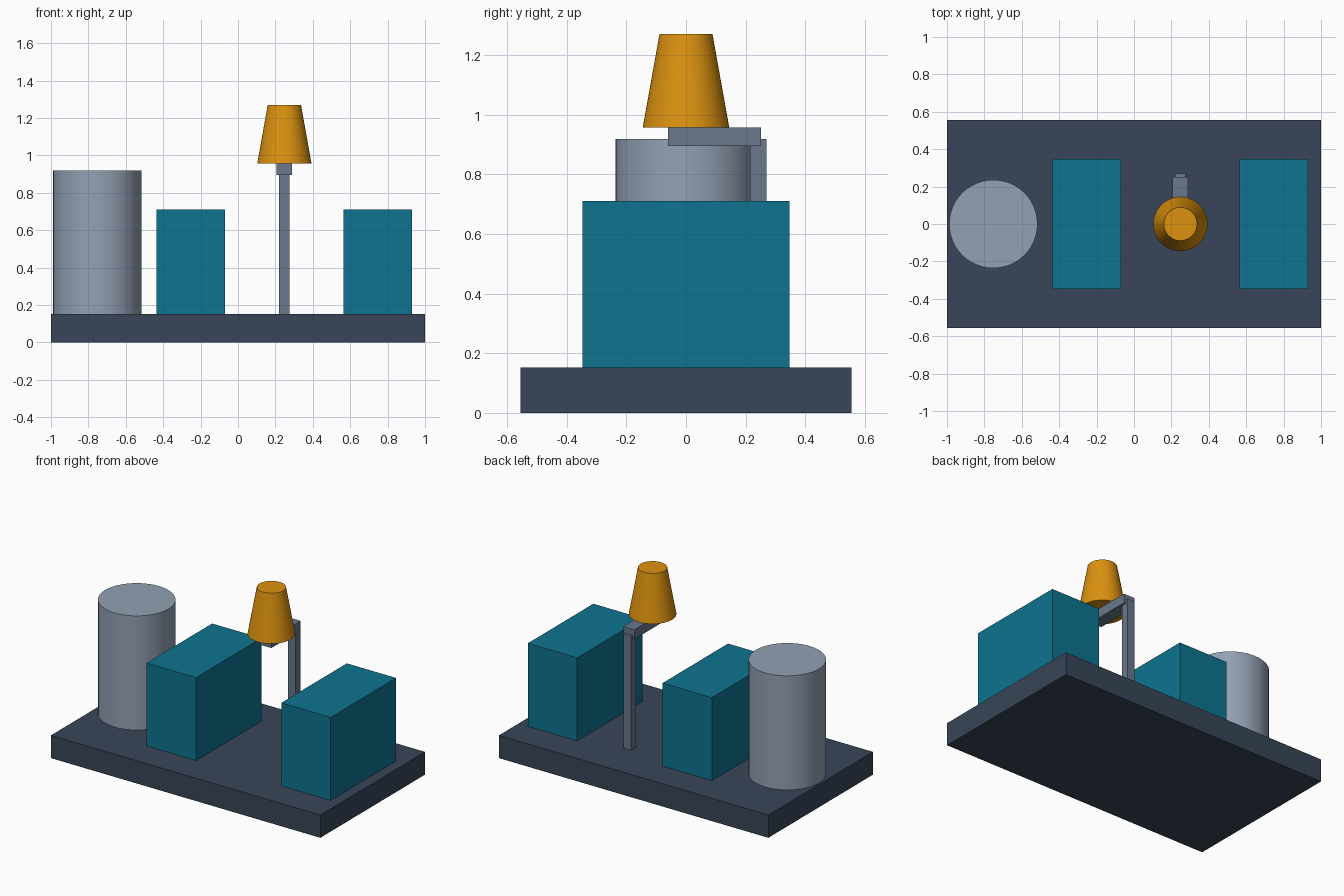
import bpy
import math

cube = bpy.data.objects.get("Cube")
if cube:
    bpy.data.objects.remove(cube, do_unlink=True)


def material(name, rgb):
    mat = bpy.data.materials.new(name)
    mat.use_nodes = True
    colour = (*rgb, 1)
    mat.diffuse_color = colour
    mat.node_tree.nodes["Principled BSDF"].inputs["Base Color"].default_value = colour
    return mat


slate = material("dark slate", (0.04, 0.06, 0.098))
teal = material("teal", (0.004, 0.174, 0.279))
silver = material("light grey", (0.292, 0.356, 0.456))
steel = material("steel grey", (0.144, 0.184, 0.262))
amber = material("amber", (0.716, 0.287, 0.005))


def finish(name, mat):
    obj = bpy.context.object
    obj.name = obj.data.name = name
    obj.data.materials.append(mat)
    return obj


def box(name, mat, centre, size):
    bpy.ops.mesh.primitive_cube_add(size=1, location=centre)
    obj = finish(name, mat)
    obj.scale = size
    bpy.ops.object.transform_apply(location=False, rotation=False, scale=True)


def round_part(name, mat, x, bottom, top, lower_radius, upper_radius):
    bpy.ops.mesh.primitive_cone_add(
        vertices=48, radius1=lower_radius, radius2=upper_radius,
        depth=top - bottom, location=(x, 0, (bottom + top) / 2))
    finish(name, mat)
    bpy.ops.object.shade_smooth_by_angle(angle=math.radians(30))


FLOOR = 0.153
LAMP_X = 0.248

# Base slab
box("base", slate, (0, 0, FLOOR / 2), (2, 1.11, FLOOR))

# Two matching blocks
for name, x in (("right_block", -0.252), ("left_block", 0.748)):
    box(name, teal, (x, 0, (FLOOR + 0.71) / 2), (0.366, 0.694, 0.71 - FLOOR))

# Upright tank
round_part("tank", silver, -0.752, FLOOR, 0.919, 0.236, 0.236)

# Lamp: post, arm reaching forward, tapered shade
box("lamp_post", steel, (LAMP_X, 0.242, (FLOOR + 0.919) / 2), (0.055, 0.055, 0.919 - FLOOR))
box("lamp_arm", steel, (LAMP_X, 0.096, 0.926), (0.083, 0.312, 0.063))
round_part("lamp_shade", amber, LAMP_X, 0.957, 1.27, 0.145, 0.089)
